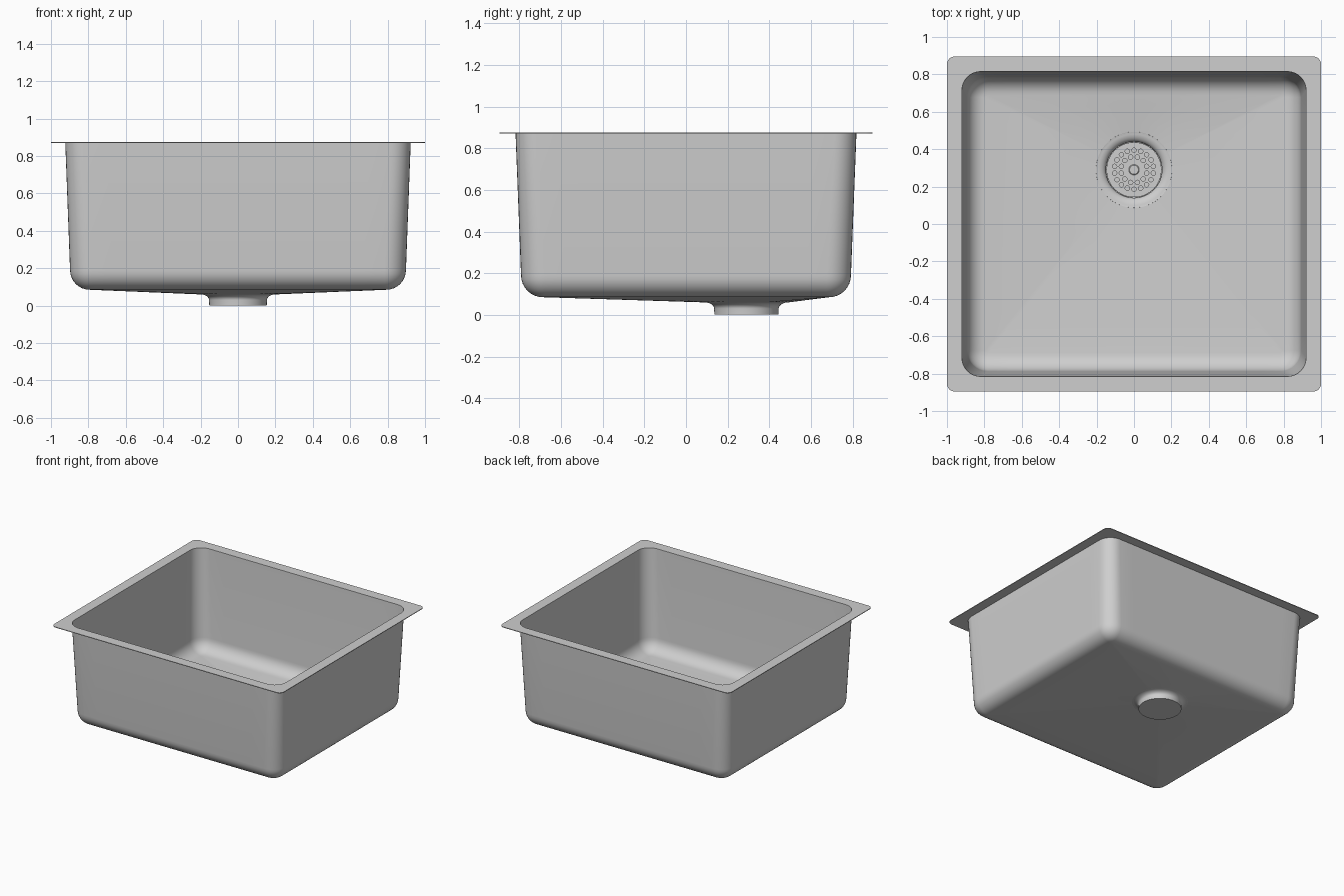
import bpy, bmesh, math
from mathutils import Vector

if "Cube" in bpy.data.objects:
    bpy.data.objects.remove(bpy.data.objects["Cube"])

steel = bpy.data.materials.new("brushed_steel")
steel.diffuse_color = (0.62, 0.62, 0.62, 1)
steel.use_nodes = True
steel.node_tree.nodes["Principled BSDF"].inputs["Base Color"].default_value = steel.diffuse_color

TOP, FLOOR, DRAIN_Z = 0.875, 0.09, 0.065
DRAIN = Vector((0, 0.29, 0))
SHEET = 0.005


def rounded_rect(hx, hy, r, z, arc=8, edge=14):
    """Counter-clockwise rounded rectangle, always the same point count."""
    arcs = []
    for q, (sx, sy) in enumerate([(1, 1), (-1, 1), (-1, -1), (1, -1)]):
        c = Vector((sx * (hx - r), sy * (hy - r), z))
        arcs.append([c + r * Vector((math.cos(a), math.sin(a), 0))
                     for a in [(q + k / arc) * math.pi / 2 for k in range(arc + 1)]])
    pts = []
    for q in range(4):
        pts += arcs[q]
        a, b = arcs[q][-1], arcs[(q + 1) % 4][0]
        pts += [a.lerp(b, k / edge) for k in range(1, edge)]
    return pts


def circle(r, z, n, c=DRAIN):
    return [Vector((c.x + r * math.cos(2 * math.pi * k / n),
                    c.y + r * math.sin(2 * math.pi * k / n), z)) for k in range(n)]


def finish(ob, thickness=0):
    ob.data.materials.clear()
    ob.data.materials.append(steel)
    bpy.ops.object.select_all(action='DESELECT')
    bpy.context.view_layer.objects.active = ob
    ob.select_set(True)
    if thickness:
        mod = ob.modifiers.new("sheet", 'SOLIDIFY')
        mod.thickness = thickness
        mod.offset = -1
        bpy.ops.object.modifier_apply(modifier=mod.name)
    bpy.ops.object.shade_smooth_by_angle(angle=math.radians(30))


def loft(name, rings, cap=False, thickness=0):
    """Skin a list of rings, from the outermost to the innermost."""
    bm = bmesh.new()
    vs = [[bm.verts.new(p) for p in ring] for ring in rings]
    n = len(vs[0])
    for a, b in zip(vs, vs[1:]):
        for i in range(n):
            j = (i + 1) % n
            bm.faces.new((a[i], a[j], b[j], b[i]))
    if cap:
        bm.faces.new(vs[-1])
    me = bpy.data.meshes.new(name)
    bm.to_mesh(me)
    bm.free()
    ob = bpy.data.objects.new(name, me)
    bpy.context.collection.objects.link(ob)
    finish(ob, thickness)
    return ob


# Basin: flange, tapered walls, rounded floor edge
rings = [rounded_rect(1.0, 0.895, 0.04, TOP),
         rounded_rect(0.92, 0.815, 0.10, TOP)]
R = 0.10
for k in range(9):
    a = k / 8 * math.pi / 2
    inset = R * (1 - math.cos(a))
    rings.append(rounded_rect(0.893 - inset, 0.787 - inset, max(0.11 - inset, 0.015),
                              FLOOR + R * (1 - math.sin(a))))

# Floor sloping to the drain opening
edge_ring = rings[-1]
hole = []
for p in edge_ring:
    d = Vector((p.x - DRAIN.x, p.y - DRAIN.y, 0)).normalized()
    hole.append(DRAIN + d * 0.2 + Vector((0, 0, DRAIN_Z)))
for t in (0.25, 0.5, 0.75, 1):
    rings.append([p.lerp(h, t) for p, h in zip(edge_ring, hole)])
loft("basin", rings, thickness=SHEET)

# Drain cup: flared mouth, short wall, closed bottom
profile = [(0.203, DRAIN_Z + 0.001)]
for k in range(9):
    a = k / 8 * math.pi / 2
    profile.append((0.2 - 0.05 * math.sin(a), DRAIN_Z - 0.035 * (1 - math.cos(a))))
profile.append((0.15, SHEET))
loft("drain_cup", [circle(r, z, 64) for r, z in profile], cap=True, thickness=SHEET)

# Strainer plate: a filled 2D curve with two rings of holes
cu = bpy.data.curves.new("strainer", 'CURVE')
cu.dimensions = '2D'
cu.fill_mode = 'BOTH'
cu.extrude = 0.004


def add_circle(x, y, r, n):
    sp = cu.splines.new('POLY')
    sp.points.add(n - 1)
    for pt, p in zip(sp.points, circle(r, 0, n, Vector((x, y, 0)))):
        pt.co = (p.x, p.y, 0, 1)
    sp.use_cyclic_u = True


add_circle(0, 0, 0.147, 64)
for count, radius in ((18, 0.105), (12, 0.07)):
    for k in range(count):
        a = 2 * math.pi * (k + 0.5) / count
        add_circle(radius * math.cos(a), radius * math.sin(a), 0.012, 12)
strainer = bpy.data.objects.new("strainer", cu)
strainer.location = (DRAIN.x, DRAIN.y, 0.02)
bpy.context.collection.objects.link(strainer)
bpy.ops.object.select_all(action='DESELECT')
bpy.context.view_layer.objects.active = strainer
strainer.select_set(True)
bpy.ops.object.convert(target='MESH')
finish(bpy.context.view_layer.objects.active)

# Strainer centre knob
loft("strainer_knob", [circle(0.028, 0.02, 32), circle(0.028, 0.032, 32),
                       circle(0.024, 0.035, 32)], cap=True)
